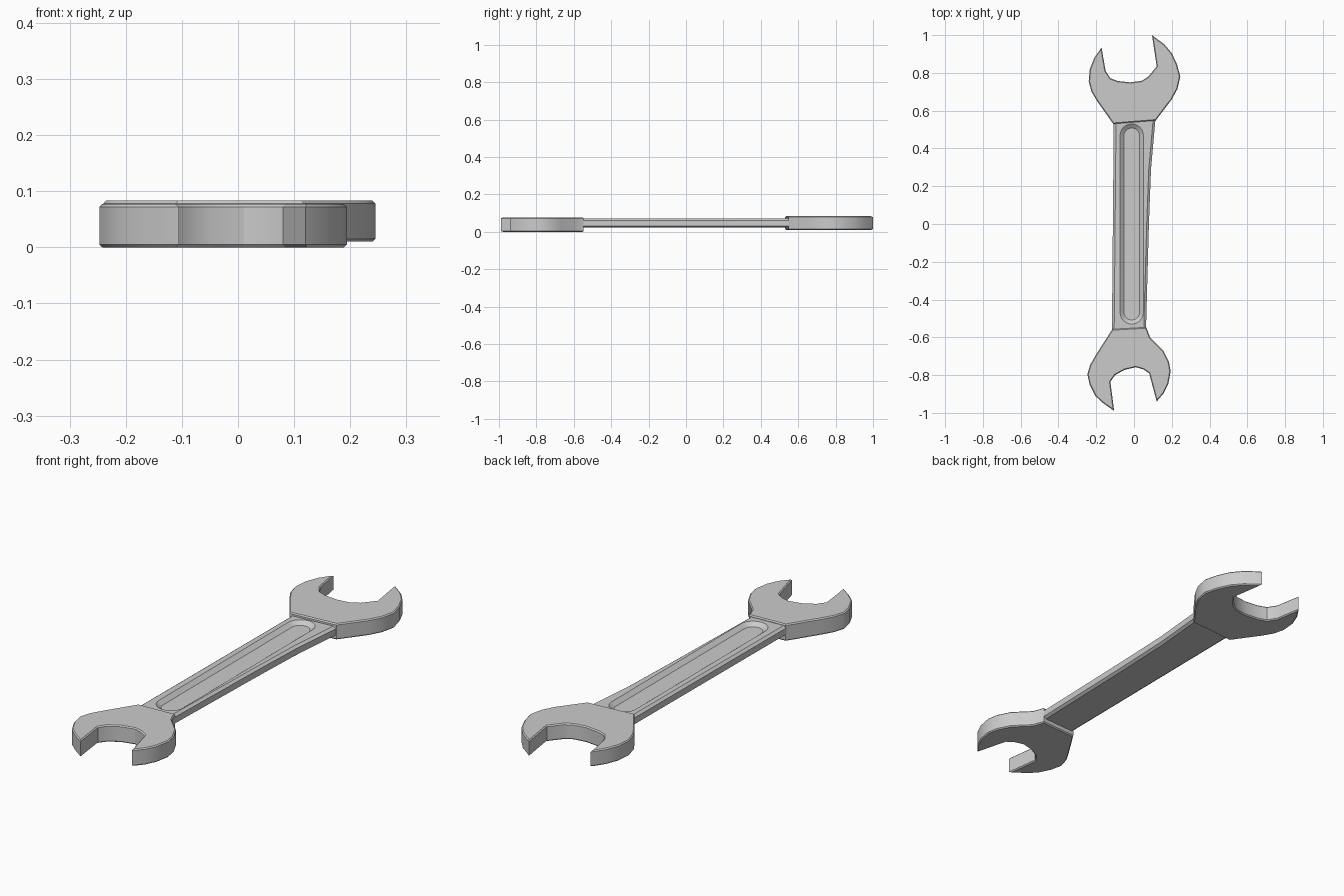
import bpy, bmesh, math

cube = bpy.data.objects.get("Cube")
if cube:
    bpy.data.objects.remove(cube, do_unlink=True)

steel = bpy.data.materials.new("grey steel")
steel.use_nodes = True
GREY = (0.6, 0.6, 0.6, 1)
steel.diffuse_color = GREY
steel.node_tree.nodes["Principled BSDF"].inputs["Base Color"].default_value = GREY


def loft(name, rings):
    """Closed solid through (outline, height) rings of equal length."""
    bm = bmesh.new()
    loops = [[bm.verts.new((x, y, z)) for x, y in outline] for outline, z in rings]
    n = len(loops[0])
    for low, high in zip(loops, loops[1:]):
        for i in range(n):
            j = (i + 1) % n
            bm.faces.new((low[i], low[j], high[j], high[i]))
    bm.faces.new(loops[0][::-1])
    bm.faces.new(loops[-1])
    bmesh.ops.recalc_face_normals(bm, faces=bm.faces)
    mesh = bpy.data.meshes.new(name)
    bm.to_mesh(mesh)
    bm.free()
    mesh.materials.append(steel)
    obj = bpy.data.objects.new(name, mesh)
    bpy.context.collection.objects.link(obj)
    return obj


def inset(outline, d):
    """Move every side of a counter-clockwise outline inwards by d."""
    result = []
    n = len(outline)
    for i in range(n):
        (ax, ay), (bx, by), (cx, cy) = outline[i - 1], outline[i], outline[(i + 1) % n]
        l1, l2 = math.hypot(bx - ax, by - ay), math.hypot(cx - bx, cy - by)
        n1 = (-(by - ay) / l1, (bx - ax) / l1)
        n2 = (-(cy - by) / l2, (cx - bx) / l2)
        k = d / max(0.3, 1 + n1[0] * n2[0] + n1[1] * n2[1])
        result.append((bx + k * (n1[0] + n2[0]), by + k * (n1[1] + n2[1])))
    return result


def chamfered(name, outline, z0, z1, side, drop):
    small = inset(outline, side)
    return loft(name, [(small, z0), (outline, z0 + drop), (outline, z1 - drop), (small, z1)])


def smooth(obj):
    bpy.ops.object.select_all(action='DESELECT')
    obj.select_set(True)
    bpy.context.view_layer.objects.active = obj
    bpy.ops.object.shade_smooth_by_angle(angle=math.radians(28))


# Jaw outlines, counter-clockwise from the handle root
back_outline = [
    (-.11, .53), (.115, .548), (.2, .66), (.23, .715), (.245, .78), (.228, .845),
    (.2, .905), (.16, .952), (.095, 1), (.12, .835), (.075, .78), (.04, .758),
    (-.02, .75), (-.085, .757), (-.125, .772), (-.15, .81), (-.172, .935),
    (-.21, .88), (-.234, .82), (-.24, .755), (-.225, .70), (-.195, .65)]
front_outline = [
    (.065, -.547), (-.115, -.557), (-.2, -.69), (-.232, -.745), (-.247, -.795),
    (-.235, -.85), (-.205, -.91), (-.165, -.947), (-.105, -.99), (-.125, -.835),
    (-.1, -.80), (-.05, -.772), (.01, -.758), (.05, -.77), (.08, -.79),
    (.12, -.94), (.158, -.895), (.182, -.845), (.194, -.78), (.185, -.73),
    (.155, -.67), (.085, -.6)]

back_jaw = chamfered("back_jaw", back_outline, .01, .083, .005, .005)
front_jaw = chamfered("front_jaw", front_outline, 0, .077, .005, .005)

# Handle with chamfered long edges, its ends buried in the jaws
handle_outline = [(-.117, -.575), (.063, -.575), (.079, 0), (.09, .29),
                  (.114, .56), (-.107, .56)]
handle = chamfered("handle", handle_outline, .023, .07, .012, .009)


# Long round-ended recess in the top of the handle
def stadium(half_width, half_length):
    straight = half_length - half_width
    points = []
    for side in (1, -1):
        for i in range(13):
            a = math.pi * i / 12
            points.append((-.012 + side * half_width * math.cos(a),
                           side * (straight + half_width * math.sin(a))))
    return points


cutter = loft("recess_cutter", [(stadium(.042, .508), .054), (stadium(.062, .53), .07),
                                (stadium(.062, .53), .12)])
cutter.hide_render = True
cut = handle.modifiers.new("recess", 'BOOLEAN')
cut.operation = 'DIFFERENCE'
cut.solver = 'EXACT'
cut.object = cutter
bpy.context.view_layer.objects.active = handle
bpy.ops.object.modifier_apply(modifier=cut.name)
bpy.data.objects.remove(cutter, do_unlink=True)

for part in (back_jaw, front_jaw, handle):
    smooth(part)
